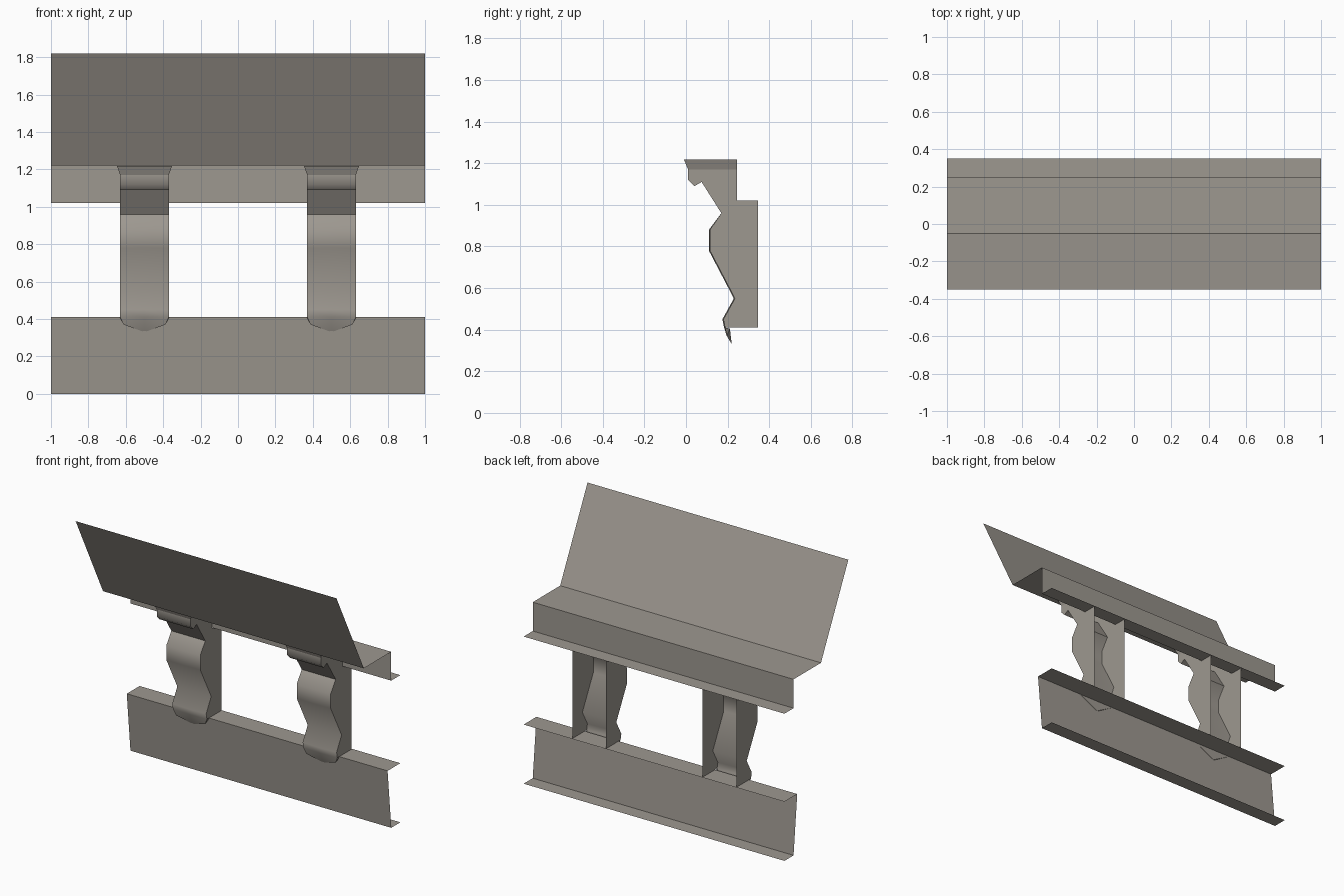
import bpy, bmesh, math

if "Cube" in bpy.data.objects:
    bpy.data.objects.remove(bpy.data.objects["Cube"])

stone = bpy.data.materials.new("warm grey stone")
stone.diffuse_color = (0.34, 0.315, 0.28, 1)
stone.use_nodes = True
stone.node_tree.nodes["Principled BSDF"].inputs["Base Color"].default_value = stone.diffuse_color


def finish(name, bm, angle=None):
    me = bpy.data.meshes.new(name)
    bm.to_mesh(me)
    bm.free()
    me.materials.append(stone)
    ob = bpy.data.objects.new(name, me)
    bpy.context.collection.objects.link(ob)
    if angle:
        bpy.ops.object.select_all(action='DESELECT')
        ob.select_set(True)
        bpy.context.view_layer.objects.active = ob
        bpy.ops.object.shade_smooth_by_angle(angle=math.radians(angle))
    return ob


def strip(bm, rows):
    """Join rows of points, top to bottom, with quads facing forward."""
    vs = [[bm.verts.new(p) for p in r] for r in rows]
    for a, b in zip(vs, vs[1:]):
        for i in range(len(a) - 1):
            bm.faces.new((a[i], b[i], b[i + 1], a[i + 1]))
    return vs


def sheet(name, profile):
    bm = bmesh.new()
    strip(bm, [[(-1, y, z), (1, y, z)] for y, z in profile])
    finish(name, bm)


# long open sheets: sloping cornice with shelf, and lower band
sheet("cornice", [(-.35, 1.82), (-.05, 1.22), (.25, 1.22), (.25, 1.02), (.35, 1.02)])
sheet("lower_band", [(.35, .41), (.21, .41), (.25, .003), (.35, .003), (.35, 0)][:3] + [(.25, 0), (.35, 0)])

FRONT = [(.01, 1.17), (.01, 1.12), (.04, 1.09), (.075, 1.11), (.17, .96),
         (.115, .88), (.115, .78), (.235, .55), (.18, .45), (.188, .41)]
BACK = [(.21, .41), (.345, .41), (.345, 1.02), (.246, 1.02), (.246, 1.17)]
W = .13


def corbel(name, cx):
    bm = bmesh.new()
    # wavy front, very slightly bowed in the middle
    rows = []
    for y, z in FRONT:
        bow = .005 if z < .9 else 0
        rows.append([(cx - W, y, z), (cx, y - bow, z), (cx + W, y, z)])
    vs = strip(bm, rows)
    # side panels
    for col, s in ((0, -1), (2, 1)):
        loop = [r[col] for r in vs] + [bm.verts.new((cx + s * W, y, z)) for y, z in BACK]
        bm.faces.new(loop if s > 0 else loop[::-1])
    # pointed foot resting on the lower band
    tip = bm.verts.new((cx, .22, .33))
    last = vs[-1]
    knee = {s: bm.verts.new((cx + s * .112, .196, .37)) for s in (-1, 1)}
    bm.faces.new((last[0], knee[-1], last[1]))
    bm.faces.new((last[1], knee[1], last[2]))
    bm.faces.new((last[1], knee[-1], tip))
    bm.faces.new((last[1], tip, knee[1]))
    for s, v in ((-1, last[0]), (1, last[2])):
        heel = bm.verts.new((cx + s * W, .211, .405))
        f = [v, heel, knee[s]]
        g = [knee[s], heel, tip]
        bm.faces.new(f if s < 0 else f[::-1])
        bm.faces.new(g if s < 0 else g[::-1])
    # flared cap under the shelf
    lo = [(-W, .246), (-W, .01), (W, .01), (W, .246)]
    hi = [(-.147, .246), (-.147, -.01), (.147, -.01), (.147, .246)]
    strip(bm, [[(cx + x, y, 1.218) for x, y in hi], [(cx + x, y, 1.17) for x, y in lo]])
    finish(name, bm, 60)


corbel("corbel_left", -.5)
corbel("corbel_right", .5)
